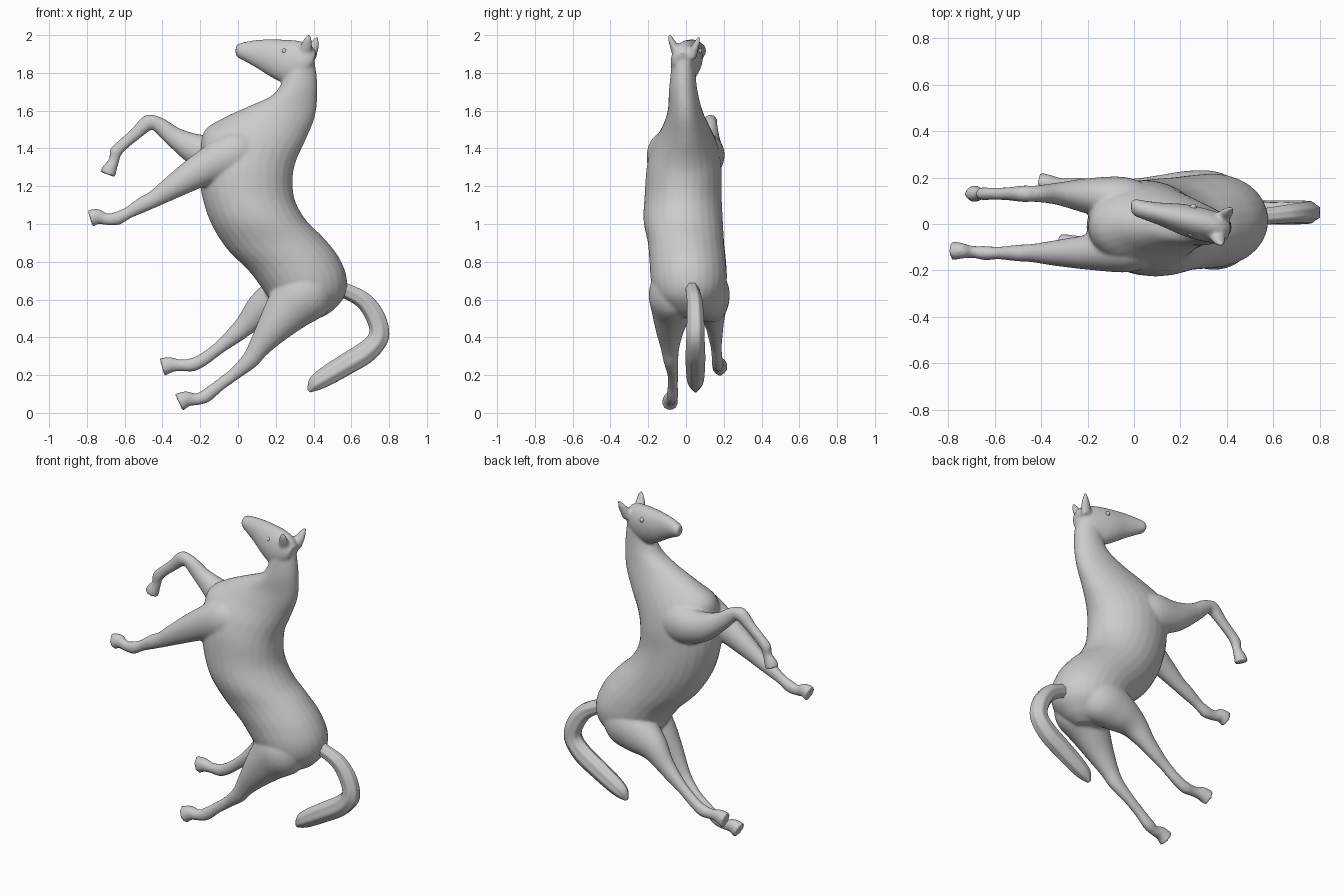
import bpy, bmesh, math
from mathutils import Vector


def spline(rows, steps=5):
    """Catmull-Rom interpolation of rows of numbers."""
    out = []
    for i in range(len(rows) - 1):
        p0, p1 = rows[max(i - 1, 0)], rows[i]
        p2, p3 = rows[i + 1], rows[min(i + 2, len(rows) - 1)]
        for s in range(steps):
            t = s / steps
            out.append([0.5 * (2 * b + (c - a) * t + (2 * a - 5 * b + 4 * c - d) * t * t
                               + (3 * b - a - 3 * c + d) * t ** 3)
                        for a, b, c, d in zip(p0, p1, p2, p3)])
    out.append(list(rows[-1]))
    return out


def loft(name, rows, sides=28, ridge=0.0):
    """Rows: x1, z1, x2, z2 (ends of the section in side view), y centre, y half width."""
    bm = bmesh.new()
    rings = []
    for x1, z1, x2, z2, y, w in spline(rows):
        ring = []
        for k in range(sides):
            a = 2 * math.pi * k / sides
            m = 1 + ridge * math.cos(7 * a)
            ca, sa = math.cos(a) * m, math.sin(a) * m
            ring.append(bm.verts.new(((x1 + x2) / 2 + (x2 - x1) / 2 * ca, y + w * sa,
                                      (z1 + z2) / 2 + (z2 - z1) / 2 * ca)))
        rings.append(ring)
    for a, b in zip(rings, rings[1:]):
        for k in range(sides):
            n = (k + 1) % sides
            bm.faces.new((a[k], a[n], b[n], b[k]))
    bm.faces.new(rings[0][::-1])
    bm.faces.new(rings[-1])
    bmesh.ops.recalc_face_normals(bm, faces=bm.faces)
    me = bpy.data.meshes.new(name)
    bm.to_mesh(me)
    bm.free()
    ob = bpy.data.objects.new(name, me)
    bpy.context.collection.objects.link(ob)
    return ob


def limb(name, path, flat=0.85, ridge=0.0):
    """Path: x, y, z, radius; sections stand square to the path."""
    rows = []
    for i, (x, y, z, r) in enumerate(path):
        a, b = path[max(i - 1, 0)], path[min(i + 1, len(path) - 1)]
        t = Vector((b[0] - a[0], b[2] - a[2])).normalized()
        rows.append((x - t.y * r, z + t.x * r, x + t.y * r, z - t.x * r, y, r * flat))
    return loft(name, rows, ridge=ridge)


# neck, chest, barrel and rump
torso = loft("body", [
    (0.24, 1.76, 0.40, 1.90, -0.015, 0.062),
    (0.18, 1.68, 0.42, 1.74, -0.015, 0.075),
    (0.05, 1.62, 0.41, 1.58, -0.005, 0.092),
    (-0.08, 1.56, 0.36, 1.45, 0.0, 0.128),
    (-0.18, 1.49, 0.31, 1.34, -0.005, 0.172),
    (-0.20, 1.36, 0.29, 1.25, -0.01, 0.197),
    (-0.20, 1.20, 0.30, 1.13, -0.015, 0.203),
    (-0.15, 1.02, 0.36, 1.02, -0.015, 0.21),
    (-0.06, 0.87, 0.45, 0.93, 0.0, 0.202),
    (0.05, 0.76, 0.53, 0.83, 0.01, 0.203),
    (0.12, 0.67, 0.575, 0.72, 0.015, 0.20),
    (0.17, 0.60, 0.565, 0.62, 0.015, 0.175),
    (0.23, 0.54, 0.50, 0.54, 0.015, 0.11),
    (0.28, 0.51, 0.43, 0.50, 0.015, 0.05)])

# head from poll to muzzle
head = loft("head", [
    (0.415, 1.91, 0.39, 1.82, -0.02, 0.045),
    (0.38, 1.95, 0.33, 1.76, -0.015, 0.066),
    (0.32, 1.97, 0.25, 1.745, 0.0, 0.072),
    (0.23, 1.977, 0.18, 1.775, 0.02, 0.067),
    (0.13, 1.977, 0.10, 1.825, 0.042, 0.05),
    (0.05, 1.967, 0.035, 1.862, 0.06, 0.041),
    (0.005, 1.955, -0.003, 1.882, 0.072, 0.036),
    (-0.012, 1.942, -0.013, 1.900, 0.075, 0.022)])

# front legs: one stretched, one bent
leg_a = limb("front_leg_near", [
    (0.16, -0.07, 1.42, 0.03), (0.09, -0.09, 1.40, 0.09), (-0.02, -0.105, 1.37, 0.12),
    (-0.18, -0.12, 1.295, 0.092), (-0.33, -0.125, 1.205, 0.066),
    (-0.44, -0.125, 1.135, 0.046), (-0.50, -0.125, 1.105, 0.042), (-0.58, -0.125, 1.06, 0.032),
    (-0.64, -0.125, 1.03, 0.036), (-0.695, -0.12, 1.025, 0.031),
    (-0.74, -0.115, 1.04, 0.040), (-0.782, -0.115, 1.027, 0.049)])
leg_b = limb("front_leg_far", [
    (0.16, 0.06, 1.36, 0.03), (0.08, 0.08, 1.36, 0.09), (-0.04, 0.10, 1.36, 0.12),
    (-0.20, 0.12, 1.385, 0.090), (-0.33, 0.13, 1.455, 0.056),
    (-0.42, 0.13, 1.525, 0.042), (-0.475, 0.13, 1.537, 0.042), (-0.545, 0.13, 1.475, 0.033),
    (-0.61, 0.13, 1.42, 0.031), (-0.647, 0.13, 1.38, 0.033), (-0.657, 0.13, 1.335, 0.028),
    (-0.678, 0.13, 1.295, 0.038), (-0.69, 0.13, 1.262, 0.043)])

# hind legs
leg_c = limb("hind_leg_near", [
    (0.46, -0.05, 0.76, 0.05), (0.42, -0.06, 0.71, 0.12), (0.355, -0.065, 0.635, 0.155),
    (0.26, -0.075, 0.54, 0.125), (0.18, -0.085, 0.44, 0.088),
    (0.11, -0.085, 0.345, 0.058), (0.06, -0.08, 0.275, 0.046), (-0.02, -0.07, 0.205, 0.034),
    (-0.10, -0.07, 0.145, 0.032), (-0.17, -0.072, 0.09, 0.036), (-0.22, -0.078, 0.072, 0.032),
    (-0.267, -0.082, 0.075, 0.041), (-0.312, -0.085, 0.054, 0.051)])
leg_d = limb("hind_leg_far", [
    (0.47, 0.07, 0.75, 0.05), (0.42, 0.085, 0.71, 0.12), (0.34, 0.10, 0.645, 0.15),
    (0.23, 0.12, 0.60, 0.128), (0.12, 0.137, 0.545, 0.088),
    (0.04, 0.15, 0.465, 0.058), (-0.02, 0.155, 0.41, 0.046), (-0.10, 0.16, 0.345, 0.034),
    (-0.18, 0.165, 0.285, 0.034), (-0.24, 0.168, 0.255, 0.036), (-0.305, 0.17, 0.252, 0.031),
    (-0.355, 0.175, 0.255, 0.041), (-0.402, 0.18, 0.242, 0.049)])

# ears
ears = [limb("ear", p, 0.75) for p in (
    [(0.350, -0.045, 1.89, 0.034), (0.362, -0.062, 1.94, 0.032),
     (0.370, -0.078, 1.975, 0.022), (0.378, -0.09, 2.006, 0.007)],
    [(0.380, 0.030, 1.88, 0.034), (0.397, 0.045, 1.93, 0.030),
     (0.410, 0.058, 1.962, 0.021), (0.420, 0.068, 1.992, 0.007)])]

# fuse everything into one smooth skin
bpy.ops.object.select_all(action='DESELECT')
for ob in [torso, head, leg_a, leg_b, leg_c, leg_d] + ears:
    ob.select_set(True)
bpy.context.view_layer.objects.active = torso
bpy.ops.object.join()
mod = torso.modifiers.new("skin", 'REMESH')
mod.mode = 'VOXEL'
mod.voxel_size = 0.009
mod.use_smooth_shade = True
sm = torso.modifiers.new("soften", 'SMOOTH')
sm.factor = 0.5
sm.iterations = 6
for m in ("skin", "soften"):
    bpy.ops.object.modifier_apply(modifier=m)

# ridged tail
tail = limb("tail", [
    (0.52, 0.025, 0.66, 0.045), (0.58, 0.035, 0.643, 0.04), (0.67, 0.045, 0.592, 0.045),
    (0.733, 0.05, 0.50, 0.050), (0.748, 0.05, 0.405, 0.053), (0.685, 0.05, 0.325, 0.057),
    (0.57, 0.05, 0.253, 0.056), (0.46, 0.05, 0.187, 0.050), (0.405, 0.05, 0.15, 0.038),
    (0.375, 0.05, 0.115, 0.010)], 0.88, 0.06)
for p in tail.data.polygons:
    p.use_smooth = True

# eyes
for name, loc in (("eye_near", (0.245, -0.040, 1.915)), ("eye_far", (0.255, 0.072, 1.915))):
    bpy.ops.mesh.primitive_uv_sphere_add(segments=16, ring_count=10, radius=0.014, location=loc)
    bpy.context.object.name = name
    bpy.ops.object.shade_smooth()
